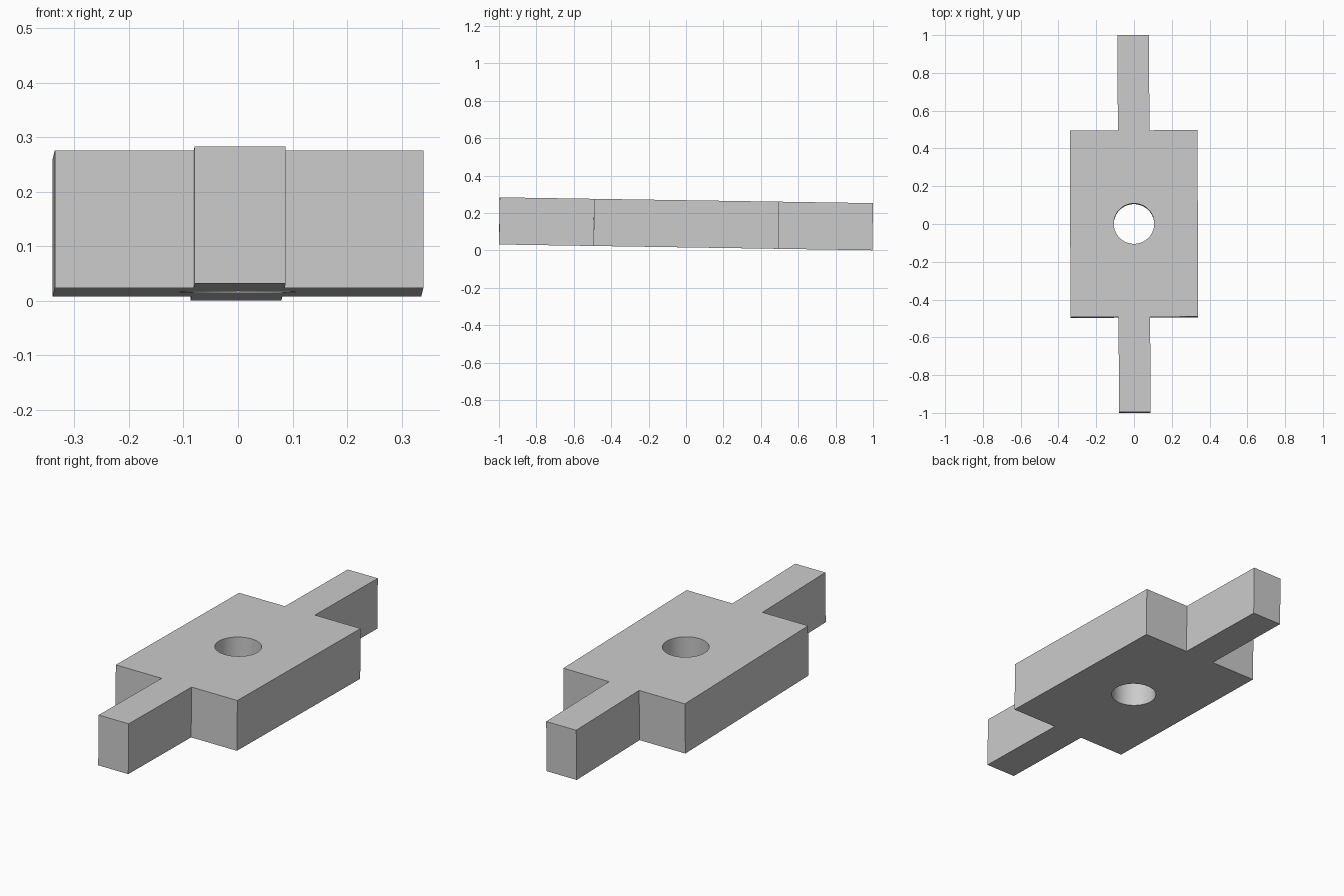
import bpy
import bmesh
from mathutils import Matrix

old = bpy.data.objects.get("Cube")
if old:
    bpy.data.objects.remove(old, do_unlink=True)

BODY_X, BODY_Y = 0.338, 0.494
TAB_X, TAB_Y = 0.0835, 0.998
THICK = 0.252
HOLE_R = 0.107

# One plain grey for the whole part
grey = bpy.data.materials.new("plain grey")
grey.use_nodes = True
colour = (0.6, 0.6, 0.6, 1)
grey.diffuse_color = colour
grey.node_tree.nodes["Principled BSDF"].inputs["Base Color"].default_value = colour


def make_object(name, bm):
    bmesh.ops.recalc_face_normals(bm, faces=bm.faces[:])
    mesh = bpy.data.meshes.new(name)
    bm.to_mesh(mesh)
    bm.free()
    mesh.materials.append(grey)
    obj = bpy.data.objects.new(name, mesh)
    bpy.context.collection.objects.link(obj)
    return obj


# Plate outline: a quarter profile mirrored around, then extruded
quarter = [(TAB_X, TAB_Y), (TAB_X, BODY_Y), (BODY_X, BODY_Y)]
right_half = quarter + [(x, -y) for x, y in reversed(quarter)]
outline = right_half + [(-x, y) for x, y in reversed(right_half)]
bm = bmesh.new()
face = bm.faces.new([bm.verts.new((x, y, -THICK / 2)) for x, y in outline])
top = bmesh.ops.extrude_face_region(bm, geom=[face], use_keep_orig=True)
bmesh.ops.translate(bm, vec=(0, 0, THICK),
                    verts=[g for g in top["geom"] if isinstance(g, bmesh.types.BMVert)])
plate = make_object("tabbed_plate", bm)

# Round hole through the middle
bm = bmesh.new()
bmesh.ops.create_cone(bm, cap_ends=True, segments=64, radius1=HOLE_R,
                      radius2=HOLE_R, depth=THICK * 2)
cutter = make_object("hole_cutter", bm)
cutter.hide_render = True
cut = plate.modifiers.new("hole", "BOOLEAN")
cut.operation = "DIFFERENCE"
cut.solver = "EXACT"
cut.object = cutter

bpy.ops.object.select_all(action="DESELECT")
plate.select_set(True)
bpy.context.view_layer.objects.active = plate
bpy.ops.object.modifier_apply(modifier="hole")
bpy.data.objects.remove(cutter, do_unlink=True)
bpy.ops.object.shade_smooth_by_angle()

# Slight forward pitch and turn, resting on the ground
plate.matrix_world = (Matrix.Translation((0, 0, 0.142))
                      @ Matrix.Rotation(0.004, 4, "Z")
                      @ Matrix.Rotation(-0.0155, 4, "X"))
